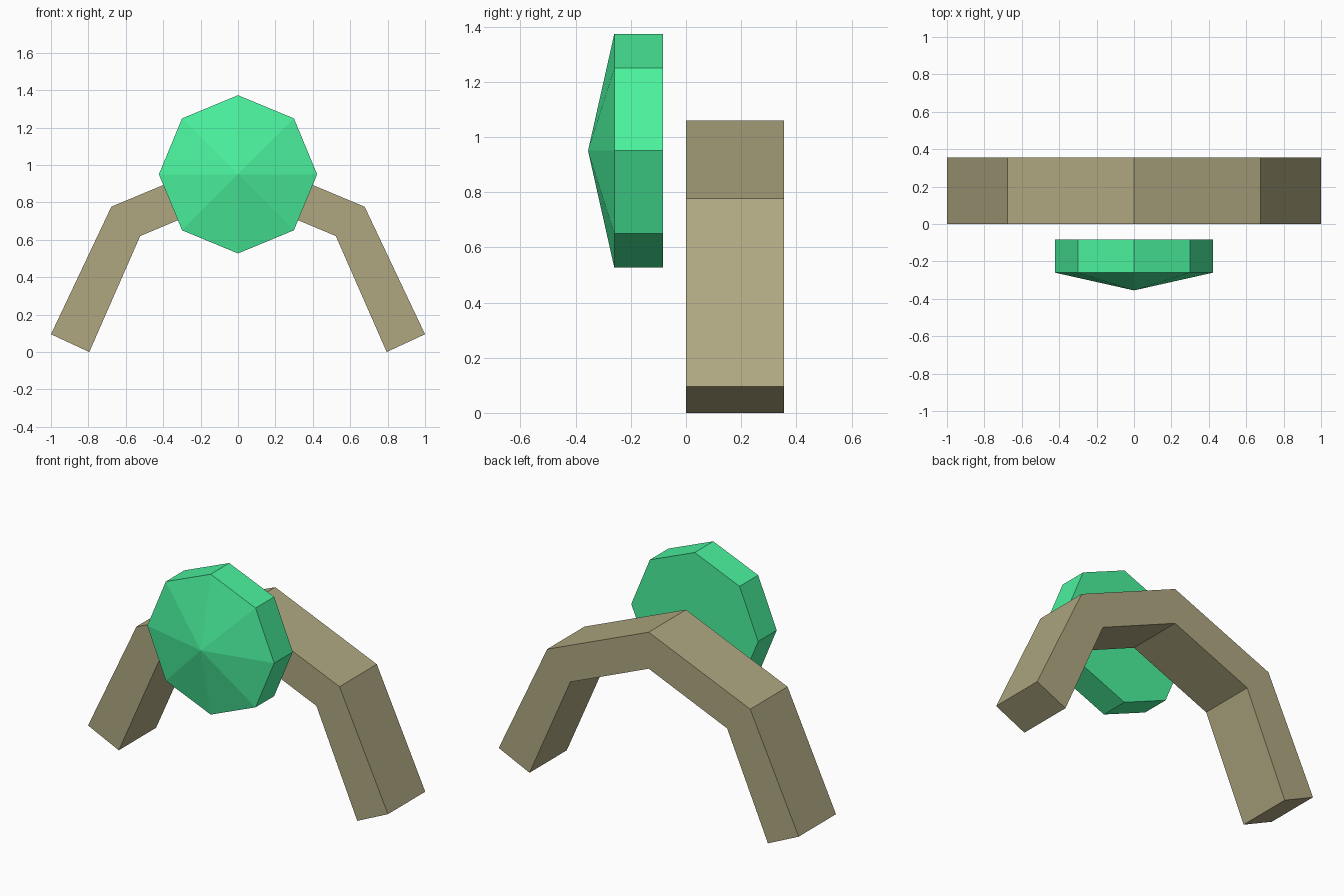
import bpy, bmesh
from math import cos, sin, pi

if "Cube" in bpy.data.objects:
    bpy.data.objects.remove(bpy.data.objects["Cube"])


def make_object(name, bm, color):
    bmesh.ops.recalc_face_normals(bm, faces=bm.faces)
    mesh = bpy.data.meshes.new(name)
    bm.to_mesh(mesh)
    bm.free()
    mat = bpy.data.materials.new(name + "_color")
    mat.diffuse_color = color
    mat.use_nodes = True
    mat.node_tree.nodes["Principled BSDF"].inputs["Base Color"].default_value = mat.diffuse_color
    mesh.materials.append(mat)
    obj = bpy.data.objects.new(name, mesh)
    bpy.context.collection.objects.link(obj)
    return obj


# Arch: matching outer and inner outlines, mirrored and swept front to back
half = [((1.0, 0.095), (0.795, 0.0)),
        ((0.677, 0.777), (0.523, 0.62)),
        ((0.0, 1.06), (0.0, 0.84))]
stations = half + [((-o[0], o[1]), (-i[0], i[1])) for o, i in reversed(half[:-1])]
bm = bmesh.new()
rings = []
for (ox, oz), (ix, iz) in stations:
    rings.append([bm.verts.new(p) for p in
                  ((ox, 0, oz), (ox, 0.355, oz), (ix, 0.355, iz), (ix, 0, iz))])
for a, b in zip(rings, rings[1:]):
    for k in range(4):
        n = (k + 1) % 4
        bm.faces.new((a[k], a[n], b[n], b[k]))
bm.faces.new(rings[0])
bm.faces.new(rings[-1])
make_object("arch", bm, (0.43, 0.39, 0.22, 1))

# Octagonal disc: flat back, straight rim, shallow point at the front
bm = bmesh.new()
back, front = [
    [bm.verts.new((0.423 * cos(k * pi / 4), y, 0.95 + 0.423 * sin(k * pi / 4)))
     for k in range(8)] for y in (-0.083, -0.26)]
tip = bm.verts.new((0, -0.355, 0.95))
bm.faces.new(back)
for k in range(8):
    n = (k + 1) % 8
    bm.faces.new((back[k], back[n], front[n], front[k]))
    bm.faces.new((front[k], front[n], tip))
make_object("front_disc", bm, (0.07, 0.89, 0.34, 1))
